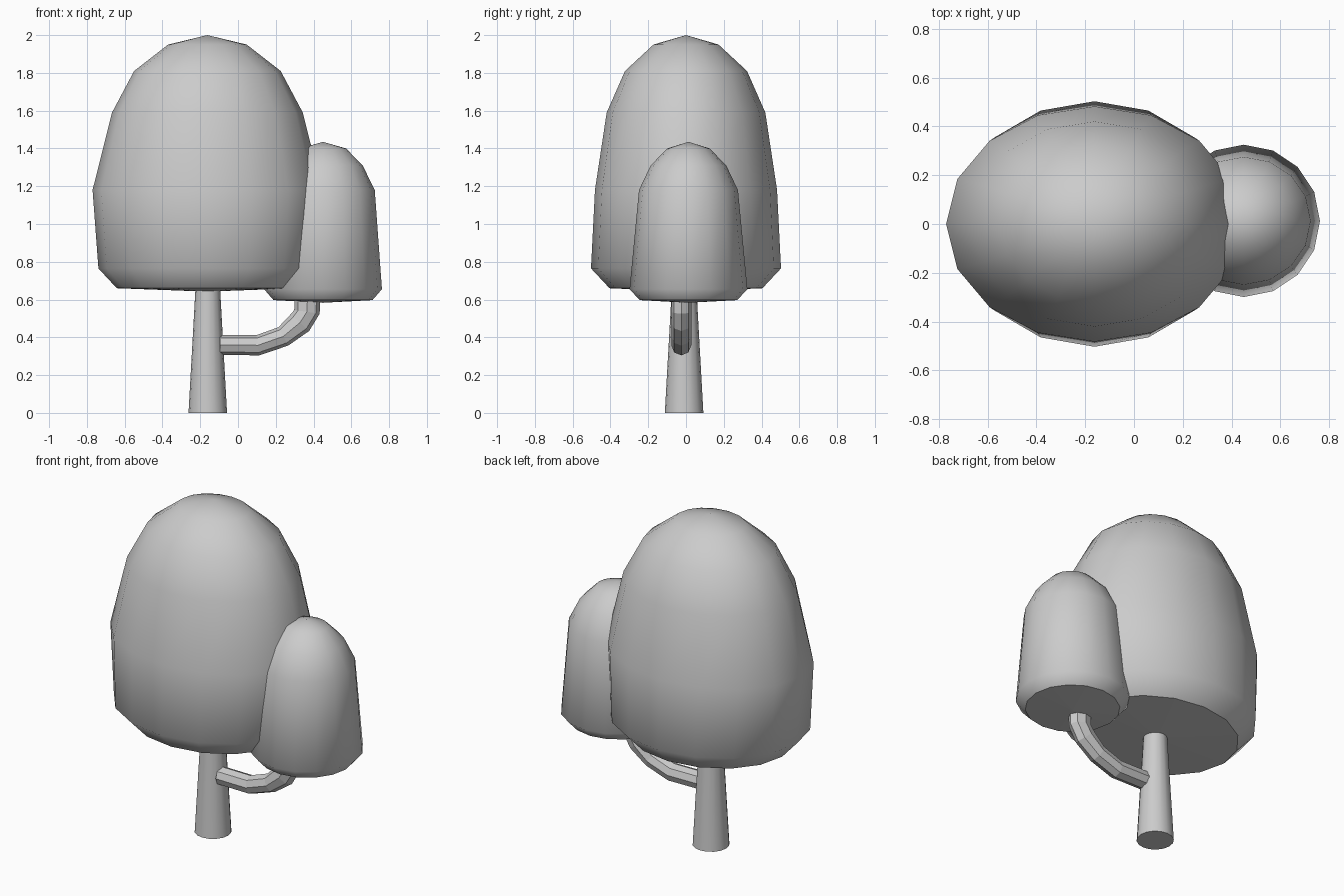
import bpy, bmesh
from math import sin, cos, pi, radians
from mathutils import Vector

if "Cube" in bpy.data.objects:
    bpy.data.objects.remove(bpy.data.objects["Cube"])


def loft(name, rings, start=None, end=None, smooth=True):
    """Skin closed rings; ends become fans to a point, or flat n-gons."""
    bm = bmesh.new()
    loops = [[bm.verts.new(p) for p in ring] for ring in rings]
    n = len(loops[0])
    for a, b in zip(loops, loops[1:]):
        for i in range(n):
            j = (i + 1) % n
            bm.faces.new((a[i], a[j], b[j], b[i])).smooth = smooth
    for loop, tip, is_end in ((loops[0], start, False), (loops[-1], end, True)):
        if tip is None:
            bm.faces.new(loop)
        else:
            v = bm.verts.new(tip)
            for i in range(n):
                bm.faces.new((loop[i], loop[(i + 1) % n], v)).smooth = smooth and is_end
    bmesh.ops.recalc_face_normals(bm, faces=bm.faces)
    mesh = bpy.data.meshes.new(name)
    bm.to_mesh(mesh)
    bm.free()
    ob = bpy.data.objects.new(name, mesh)
    bpy.context.collection.objects.link(ob)
    return ob


def oval(cx, cy, z, rx, ry, n=16):
    return [(cx + rx * cos(2 * pi * i / n), cy + ry * sin(2 * pi * i / n), z)
            for i in range(n)]


def crown(name, cx, cy, profile, bottom, top):
    rings = [oval(cx, cy, z, rx, ry) for z, rx, ry in profile]
    return loft(name, rings, (cx, cy, bottom), (cx, cy, top))


# Large oval crown: (height, x radius, y radius)
crown("large_crown", -0.162, 0.0,
      [(0.66, 0.48, 0.405), (0.765, 0.577, 0.503), (1.18, 0.608, 0.482),
       (1.59, 0.505, 0.42), (1.81, 0.388, 0.323), (1.95, 0.208, 0.172)],
      0.642, 2.0)

# Small round crown
crown("small_crown", 0.45, 0.013,
      [(0.597, 0.262, 0.258), (0.655, 0.312, 0.312), (1.18, 0.274, 0.262),
       (1.31, 0.21, 0.2), (1.40, 0.122, 0.112)],
      0.583, 1.435)

# Tapered trunk, running slightly into the crown
loft("trunk", [oval(-0.16, -0.01, 0.0, 0.102, 0.102),
               oval(-0.16, -0.01, 0.70, 0.063, 0.063)])

# Faceted branch bending up: (x, z, heading in degrees, half thickness)
path = [(-0.095, 0.36, 0, 0.053), (0.105, 0.358, 8, 0.054),
        (0.24, 0.405, 28, 0.055), (0.328, 0.478, 48, 0.066),
        (0.365, 0.535, 82, 0.068), (0.368, 0.62, 90, 0.068)]
rings = []
for x, z, heading, half in path:
    h = radians(heading)
    side = Vector((-sin(h), 0, cos(h)))
    rings.append([Vector((x, -0.025, z)) + side * half * cos(a) + Vector((0, 0.053, 0)) * sin(a)
                  for a in (2 * pi * i / 8 for i in range(8))])
loft("branch", rings, smooth=False)
